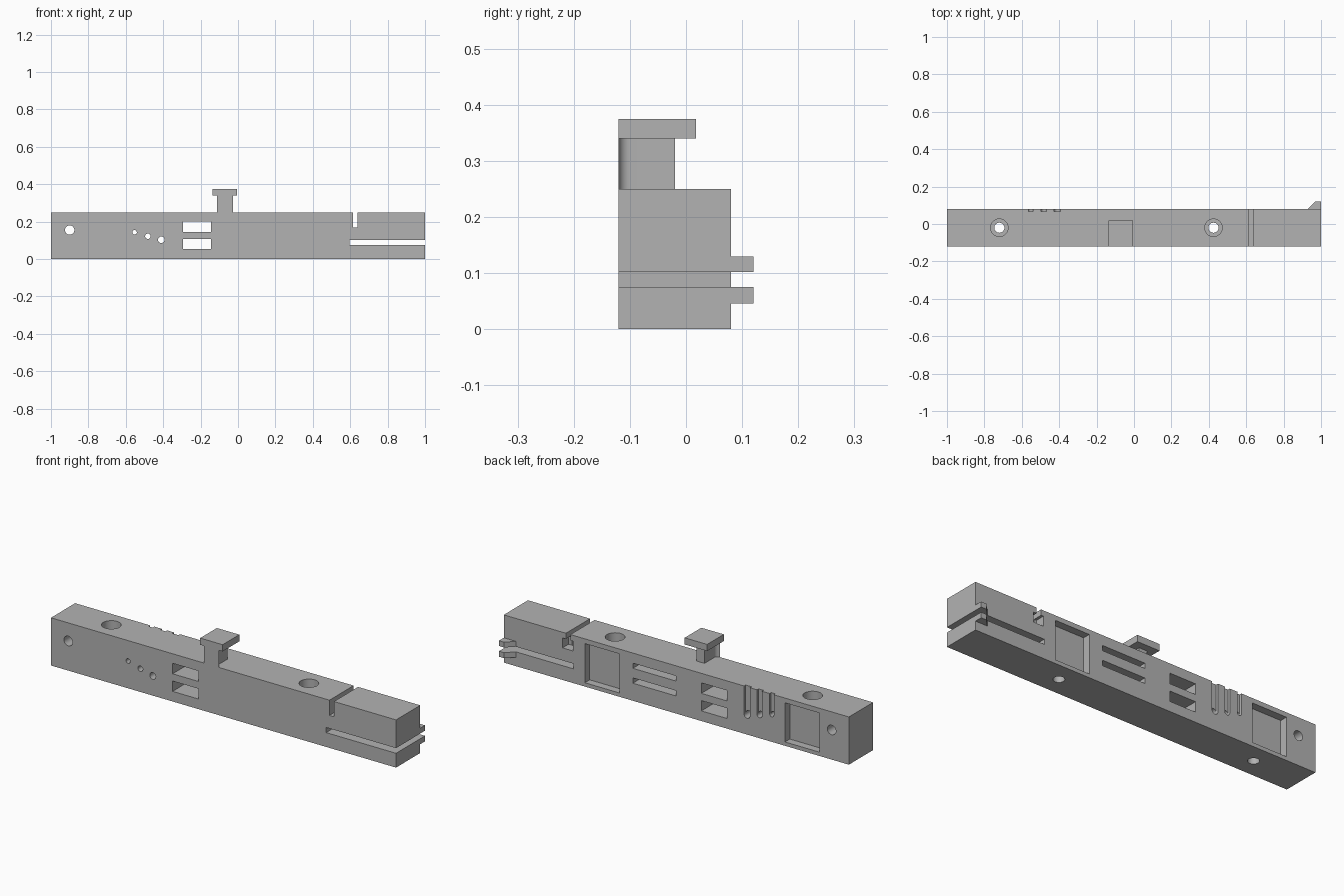
import bpy, bmesh, math
from mathutils import Matrix, Vector

cube = bpy.data.objects.get("Cube")
if cube:
    bpy.data.objects.remove(cube, do_unlink=True)

grey = bpy.data.materials.new("plain grey")
grey.use_nodes = True
grey.diffuse_color = (0.45, 0.45, 0.45, 1)
grey.node_tree.nodes["Principled BSDF"].inputs["Base Color"].default_value = (0.45, 0.45, 0.45, 1)


def finish(name, bm):
    bmesh.ops.recalc_face_normals(bm, faces=bm.faces)
    mesh = bpy.data.meshes.new(name)
    bm.to_mesh(mesh)
    bm.free()
    mesh.materials.append(grey)
    obj = bpy.data.objects.new(name, mesh)
    bpy.context.collection.objects.link(obj)
    return obj


def box(name, x, y, z):
    """Box from (low, high) pairs on each axis."""
    bm = bmesh.new()
    bmesh.ops.create_cube(bm, size=1)
    for v in bm.verts:
        v.co = Vector([(lo + hi) / 2 + c * (hi - lo) for c, (lo, hi) in zip(v.co, (x, y, z))])
    return finish(name, bm)


def cylinder(name, centre, radius, length, axis="Z"):
    bm = bmesh.new()
    turn = Matrix.Rotation(math.pi / 2, 4, "X") if axis == "Y" else Matrix()
    bmesh.ops.create_cone(bm, cap_ends=True, segments=32, radius1=radius, radius2=radius,
                          depth=length, matrix=Matrix.Translation(centre) @ turn)
    return finish(name, bm)


def prism(name, outline, z0, z1):
    """Extrude a plan outline upward."""
    bm = bmesh.new()
    face = bm.faces.new([bm.verts.new((x, y, z0)) for x, y in outline])
    top = bmesh.ops.extrude_face_region(bm, geom=[face])["geom"]
    bmesh.ops.translate(bm, vec=(0, 0, z1 - z0), verts=[v for v in top if isinstance(v, bmesh.types.BMVert)])
    return finish(name, bm)


def smooth(obj):
    bpy.ops.object.select_all(action="DESELECT")
    obj.select_set(True)
    bpy.context.view_layer.objects.active = obj
    bpy.ops.object.shade_smooth_by_angle(angle=math.radians(30))


FRONT, BACK, TOP = -0.12, 0.08, 0.25
THROUGH = (FRONT - 0.05, BACK + 0.05)
MID_Y = -0.02
body = box("body_bar", (-1, 1), (FRONT, BACK), (0, TOP))
cutters = []

# Vertical screw holes with counterbores, and the square pockets behind them
for x in (-0.72, 0.425):
    cutters.append(cylinder("screw_hole", (x, MID_Y, 0.1), 0.027, 0.5))
    cutters.append(cylinder("counterbore", (x, MID_Y, 0.25), 0.047, 0.25))
for x in (-0.73, 0.43):
    cutters.append(box("back_pocket", (x - 0.1, x + 0.1), (0.04, 0.13), (0.02, 0.225)))

# Through windows and blind back slots
for z in ((0.145, 0.2), (0.053, 0.107)):
    cutters.append(box("window", (-0.295, -0.145), THROUGH, z))
for z in ((0.17, 0.197), (0.092, 0.12)):
    cutters.append(box("back_slot", (0.003, 0.252), (0, 0.13), z))

# Pin holes; the three small ones sit at the foot of open-topped grooves
cutters.append(cylinder("end_hole", (-0.9, MID_Y, 0.155), 0.025, 0.4, "Y"))
for x, z, r in ((-0.553, 0.143, 0.012), (-0.482, 0.122, 0.0145), (-0.41, 0.103, 0.0175)):
    cutters.append(cylinder("pin_hole", (x, MID_Y, z), r, 0.4, "Y"))
    cutters.append(box("groove", (x - r, x + r), (0.067, 0.13), (z, 0.3)))

# Top notch, its back recess and the long end slit
cutters.append(box("top_notch", (0.614, 0.64), THROUGH, (0.17, 0.3)))
cutters.append(box("notch_recess", (0.6, 0.66), (0.03, 0.13), (0.168, 0.22)))
cutters.append(box("end_slit", (0.595, 1.1), THROUGH, (0.075, 0.102)))

# Carve the bar
bpy.context.view_layer.objects.active = body
for cutter in cutters:
    cutter.hide_render = True
    mod = body.modifiers.new("cut", "BOOLEAN")
    mod.operation, mod.solver, mod.object = "DIFFERENCE", "EXACT", cutter
    bpy.ops.object.modifier_apply(modifier=mod.name)
    bpy.data.objects.remove(cutter, do_unlink=True)
smooth(body)

# Catch hooks on the two end prongs
for name, z0, z1 in (("upper_hook", 0.102, 0.13), ("lower_hook", 0.046, 0.075)):
    prism(name, [(0.93, BACK), (1, BACK), (1, 0.12), (0.97, 0.12)], z0, z1)

# Handle stem with a flared front, and its cap
side = [(0.023, MID_Y)]
for i in range(9):
    a = math.pi / 2 * i / 8
    side.append((0.043 - 0.02 * math.cos(a), -0.1 - 0.02 * math.sin(a)))
outline = [(-0.07 + x, y) for x, y in side] + [(-0.07 - x, y) for x, y in reversed(side)]
smooth(prism("handle_stem", outline, TOP, 0.345))
box("handle_cap", (-0.135, -0.005), (FRONT, 0.018), (0.34, 0.375))
